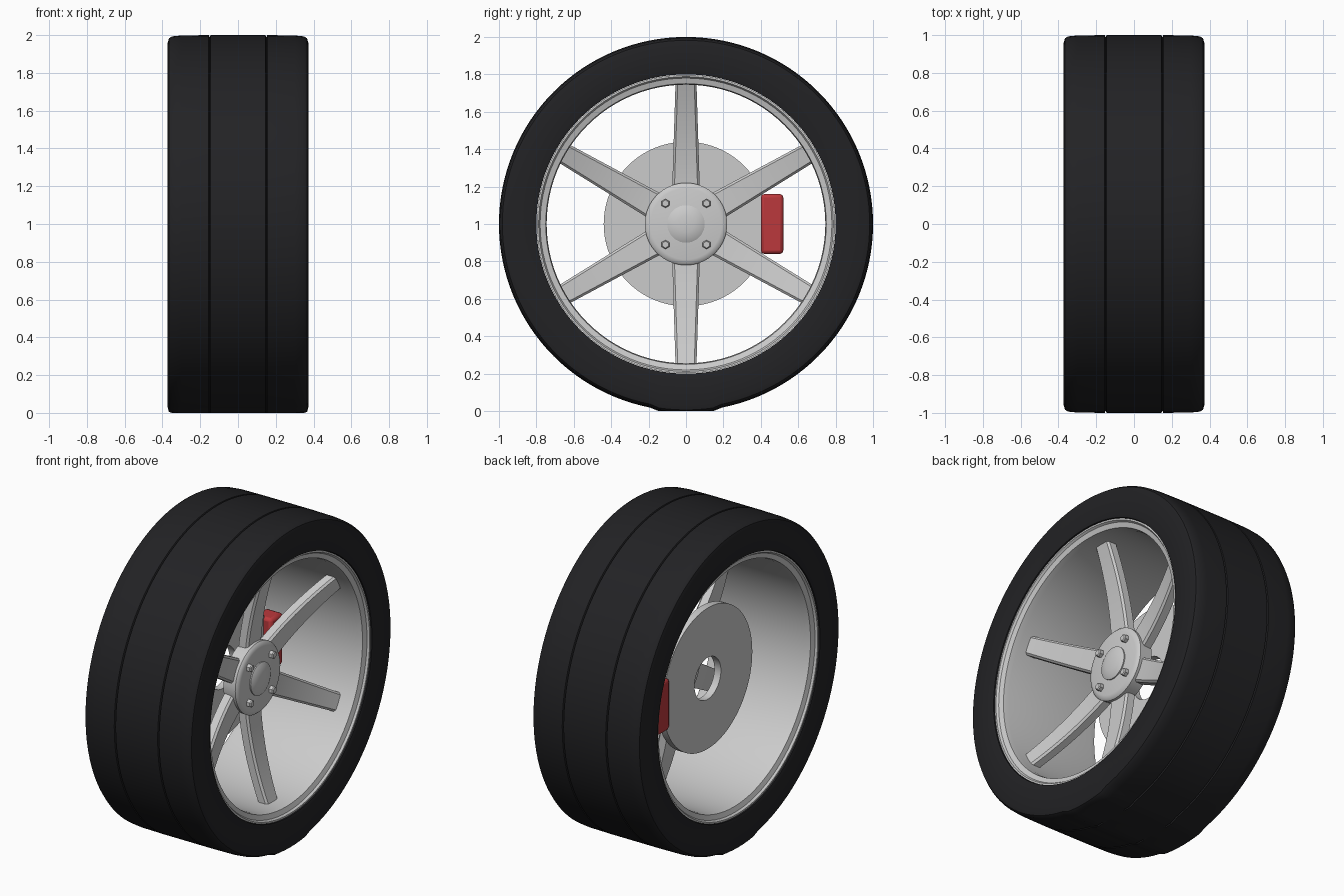
import bpy, bmesh, math
from mathutils import Matrix, Vector

if "Cube" in bpy.data.objects:
    bpy.data.objects.remove(bpy.data.objects["Cube"])

CENTRE = Vector((0, 0, 1))


def finish(name, bm, mat=None, bevel=0, angle=35):
    bmesh.ops.recalc_face_normals(bm, faces=bm.faces)
    me = bpy.data.meshes.new(name)
    bm.to_mesh(me)
    bm.free()
    ob = bpy.data.objects.new(name, me)
    bpy.context.collection.objects.link(ob)
    if mat:
        me.materials.append(mat)
    if bevel:
        m = ob.modifiers.new("bevel", 'BEVEL')
        m.width, m.segments = bevel, 2
    bpy.ops.object.select_all(action='DESELECT')
    ob.select_set(True)
    bpy.context.view_layer.objects.active = ob
    bpy.ops.object.shade_smooth_by_angle(angle=math.radians(angle))
    return ob


def lathe(profile, closed=True, seg=96):
    """Spin an (x, radius) profile about the axle."""
    bm = bmesh.new()
    rings = []
    for x, r in profile:
        if r == 0:
            rings.append([bm.verts.new(CENTRE + Vector((x, 0, 0)))] * seg)
        else:
            rings.append([bm.verts.new(CENTRE + Vector((x, r * math.sin(a), r * math.cos(a))))
                          for a in (2 * math.pi * i / seg for i in range(seg))])
    n = len(rings)
    for k in range(n if closed else n - 1):
        p, q = rings[k], rings[(k + 1) % n]
        for i in range(seg):
            j = (i + 1) % seg
            bm.faces.new(list(dict.fromkeys((p[i], p[j], q[j], q[i]))))
    return bm


def material(name, color):
    m = bpy.data.materials.new(name)
    m.diffuse_color = color
    m.use_nodes = True
    m.node_tree.nodes["Principled BSDF"].inputs["Base Color"].default_value = m.diffuse_color
    return m


rubber = material("rubber", (0.016, 0.016, 0.018, 1))
red = material("red_paint", (0.5, 0.04, 0.045, 1))

# Tyre: mirrored profile with two grooves, flattened contact patch
half = [(0.145, 1.0), (0.15, 0.988), (0.155, 1.0), (0.30, 0.998), (0.35, 0.993),
        (0.366, 0.982), (0.372, 0.96), (0.372, 0.82), (0.366, 0.80)]
bm = lathe(half + [(-x, r) for x, r in reversed(half)], seg=128)
for v in bm.verts:
    if v.co.z < 0.045 and abs(v.co.y) < 0.17:
        v.co.z = 0.0 if v.co.z < 0.016 else v.co.z - 0.012
finish("tyre", bm, rubber, angle=30)

# Rim: open barrel with a sloped lip on both sides
half = [(0.335, 0.798), (0.358, 0.798), (0.358, 0.788), (0.345, 0.78), (0.335, 0.75),
        (0.30, 0.745)]
outer = [(-0.30, 0.775), (0.30, 0.775)]
finish("rim", lathe(half + [(-x, r) for x, r in reversed(half)] + outer), angle=25)

# Spokes: tapered bars that sweep outward to the rim
for s in range(6):
    bm = bmesh.new()
    prev = None
    steps = 10
    for i in range(steps + 1):
        t = i / steps
        r, w = 0.12 + 0.635 * t, 0.076 - 0.020 * t
        x = 0.11 + 0.03 * t + 0.105 * t * t
        ring = [bm.verts.new((x - d, y, r)) for d, y in
                ((0, -w + 0.012), (0, w - 0.012), (0.012, w), (0.06, w), (0.06, -w), (0.012, -w))]
        if prev:
            for k in range(6):
                bm.faces.new((prev[k], prev[(k + 1) % 6], ring[(k + 1) % 6], ring[k]))
        else:
            bm.faces.new(ring)
        prev = ring
    bm.faces.new(prev)
    bm.transform(Matrix.Translation(CENTRE) @ Matrix.Rotation(s * math.pi / 3, 4, 'X'))
    finish(f"spoke_{s + 1}", bm)

# Hub disc and domed centre cap
finish("hub", lathe([(0.05, 0), (0.05, 0.215), (0.135, 0.22), (0.145, 0.21), (0.15, 0.19),
                     (0.152, 0)], closed=False, seg=64))
finish("centre_cap", lathe([(0.145, 0.10), (0.158, 0.10), (0.168, 0.08), (0.175, 0.045),
                            (0.177, 0)], closed=False, seg=48))

# Four hexagonal wheel bolts
n = 0
for sy in (-1, 1):
    for sz in (-1, 1):
        n += 1
        bm = lathe([(0.14, 0), (0.14, 0.024), (0.172, 0.024), (0.178, 0.018), (0.178, 0)],
                   closed=False, seg=6)
        bm.transform(Matrix.Translation((0, sy * 0.11, sz * 0.11)))
        finish(f"wheel_bolt_{n}", bm, angle=20)

# Brake disc with centre hole
finish("brake_disc", lathe([(-0.15, 0.13), (-0.15, 0.44), (-0.105, 0.44), (-0.105, 0.13)], seg=80))

# Brake caliper
bm = bmesh.new()
bmesh.ops.create_cube(bm, size=1, matrix=Matrix.Translation((-0.11, 0.46, 1.0))
                      @ Matrix.Diagonal((0.12, 0.12, 0.32, 1)))
finish("brake_caliper", bm, red, bevel=0.018)
